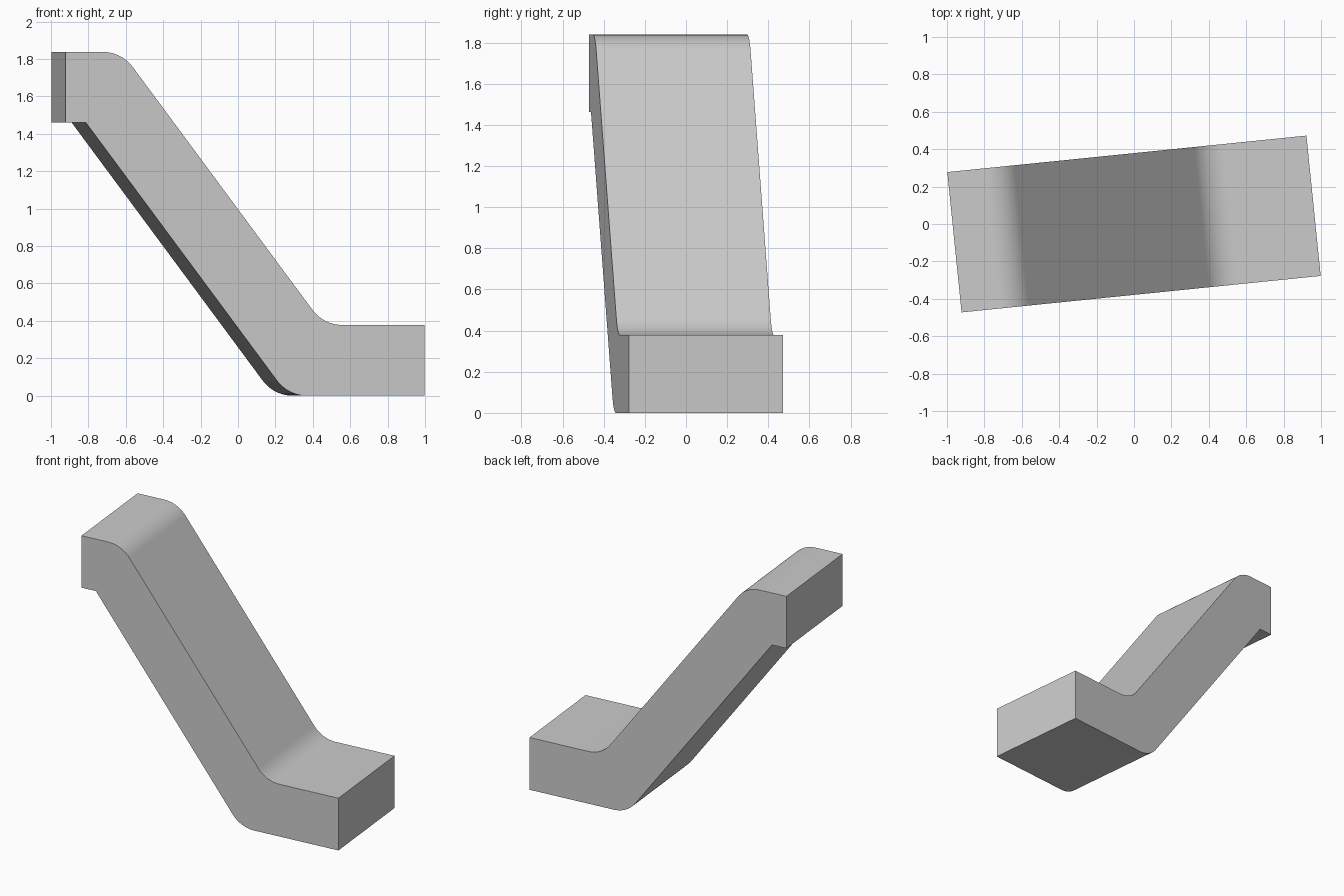
import bpy, bmesh, math
from mathutils import Vector

cube = bpy.data.objects.get("Cube")
if cube:
    bpy.data.objects.remove(cube, do_unlink=True)

HALF_LENGTH, HALF_WIDTH = 0.965, 0.377
TOP, STEP, THICK = 1.838, 1.462, 0.378
RADIUS, SEGMENTS = 0.2, 12

# Side profile: (along, height, corner radius)
profile = [
    (-HALF_LENGTH, TOP, 0), (-0.664, TOP, RADIUS),
    (0.422, THICK, RADIUS), (HALF_LENGTH, THICK, 0),
    (HALF_LENGTH, 0, 0), (0.231, 0, RADIUS),
    (-0.857, STEP, 0), (-HALF_LENGTH, STEP, 0),
]


def fillet(prev, corner, nxt, radius):
    """Points of a circular arc that rounds one corner."""
    a, b = (prev - corner).normalized(), (nxt - corner).normalized()
    half = a.angle(b) / 2
    centre = corner + (a + b).normalized() * radius / math.sin(half)
    tangent = radius / math.tan(half)
    start, end = corner + a * tangent - centre, corner + b * tangent - centre
    steps = [i / SEGMENTS for i in range(SEGMENTS + 1)]
    return [centre + start.lerp(end, t).normalized() * radius for t in steps]


corners = [Vector((u, z)) for u, z, r in profile]
outline = []
for i, (u, z, r) in enumerate(profile):
    if r:
        outline += fillet(corners[i - 1], corners[i], corners[(i + 1) % len(corners)], r)
    else:
        outline.append(corners[i])

# Extrude the profile across the width
bm = bmesh.new()
face = bm.faces.new([bm.verts.new((p.x, -HALF_WIDTH, p.y)) for p in outline])
extruded = bmesh.ops.extrude_face_region(bm, geom=[face], use_keep_orig=True)
bmesh.ops.translate(bm, vec=(0, 2 * HALF_WIDTH, 0),
                    verts=[v for v in extruded["geom"] if isinstance(v, bmesh.types.BMVert)])
bmesh.ops.recalc_face_normals(bm, faces=bm.faces)
mesh = bpy.data.meshes.new("sloped_ramp")
bm.to_mesh(mesh)
bm.free()

ramp = bpy.data.objects.new("sloped_ramp", mesh)
bpy.context.collection.objects.link(ramp)
ramp.rotation_euler.z = math.radians(5.8)

# Plain grey
grey = bpy.data.materials.new("light_grey")
grey.use_nodes = True
colour = (0.6, 0.6, 0.6, 1)
grey.diffuse_color = colour
grey.node_tree.nodes["Principled BSDF"].inputs["Base Color"].default_value = colour
mesh.materials.append(grey)

# Smooth bends, sharp edges
bpy.ops.object.select_all(action='DESELECT')
ramp.select_set(True)
bpy.context.view_layer.objects.active = ramp
bpy.ops.object.shade_smooth_by_angle(angle=math.radians(30))
